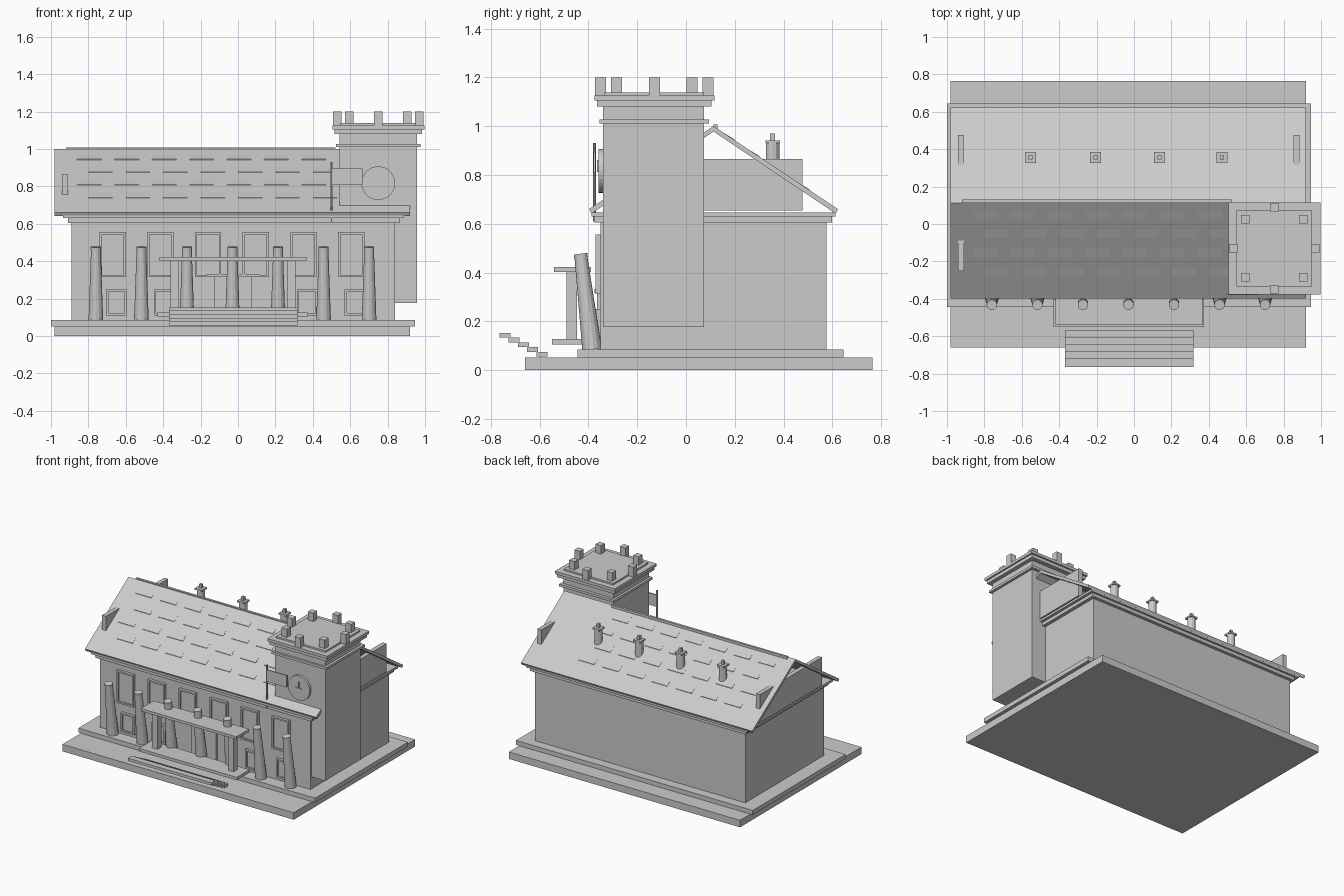
import bpy, bmesh, math
from mathutils import Vector, Matrix

cube = bpy.data.objects.get("Cube")
if cube:
    bpy.data.objects.remove(cube, do_unlink=True)

stone = bpy.data.materials.new("stone_grey")
stone.use_nodes = True
GREY = (0.6, 0.6, 0.6, 1)
stone.diffuse_color = GREY
stone.node_tree.nodes["Principled BSDF"].inputs["Base Color"].default_value = GREY


def finish(name, bm):
    mesh = bpy.data.meshes.new(name)
    bmesh.ops.recalc_face_normals(bm, faces=bm.faces)
    bm.to_mesh(mesh)
    bm.free()
    mesh.materials.append(stone)
    obj = bpy.data.objects.new(name, mesh)
    bpy.context.collection.objects.link(obj)
    return obj


def box(name, x, y, z):
    """Box from (low, high) ranges on each axis."""
    bm = bmesh.new()
    centre = Vector([(a + b) / 2 for a, b in (x, y, z)])
    size = [b - a for a, b in (x, y, z)]
    bmesh.ops.create_cube(bm, size=1, matrix=Matrix.LocRotScale(centre, None, size))
    return finish(name, bm)


def post(name, x, y, z, width):
    h = width / 2
    return box(name, (x - h, x + h), (y - h, y + h), z)


def cone(name, start, end, r1, r2, sides):
    """Tapered cylinder between two points."""
    start, end = Vector(start), Vector(end)
    axis = end - start
    turn = axis.to_track_quat('Z', 'Y')
    bm = bmesh.new()
    bmesh.ops.create_cone(bm, cap_ends=True, segments=sides, radius1=r1, radius2=r2, depth=axis.length,
                          matrix=Matrix.LocRotScale((start + end) / 2, turn, None))
    return finish(name, bm)


def extrude_x(name, profile, x0, x1):
    """Push a y-z profile along x."""
    bm = bmesh.new()
    face = bm.faces.new([bm.verts.new((x0, y, z)) for y, z in profile])
    out = bmesh.ops.extrude_face_region(bm, geom=[face])
    moved = [v for v in out["geom"] if isinstance(v, bmesh.types.BMVert)]
    bmesh.ops.translate(bm, verts=moved, vec=(x1 - x0, 0, 0))
    return finish(name, bm)


# Ground plates, hall and cornices
box("ground_plate", (-0.98, 0.92), (-0.66, 0.765), (0, 0.052))
box("plinth", (-1.0, 0.945), (-0.445, 0.645), (0.052, 0.085))
box("hall_walls", (-0.89, 0.84), (-0.35, 0.575), (0.085, 0.605))
box("lower_cornice", (-0.91, 0.865), (-0.375, 0.598), (0.605, 0.63))
box("upper_cornice", (-0.935, 0.885), (-0.388, 0.612), (0.63, 0.647))

# Pitched roof, open at the ends
RIDGE_Y, RIDGE_Z, EAVE_Z, RUN = 0.113, 1.0, 0.66, 0.51
THICK = 0.022
for side, label in ((-1, "front"), (1, "back")):
    eave_y = RIDGE_Y + side * RUN
    extrude_x(label + "_roof", [(RIDGE_Y, RIDGE_Z), (eave_y, EAVE_Z),
                                (eave_y - side * 0.01, EAVE_Z - 0.018),
                                (RIDGE_Y, RIDGE_Z - THICK)], -0.98, 0.92)
    # Slightly lifted shingles in staggered rows
    for row in range(4):
        for i in range(7):
            t0 = 0.08 + row * 0.2
            t1 = t0 + 0.09
            x = -0.86 + i * 0.2 + (row % 2) * 0.06
            ya, yb = (RIDGE_Y + side * RUN * t for t in (t0, t1))
            za, zb = (RIDGE_Z - (RIDGE_Z - EAVE_Z) * t for t in (t0, t1))
            extrude_x(label + "_shingle", [(ya, za), (yb, zb + 0.003), (yb, zb - 0.002),
                                           (ya, za - 0.003)], x, x + 0.13)
box("ridge_cap", (-0.92, 0.52), (0.113, 0.13), (0.985, 1.007))
for x in (-0.925, 0.87):
    box("gable_board", (x - 0.016, x + 0.016), (-0.25, 0.477), (0.655, 0.865))

# Roof chimneys
for x in (-0.553, -0.206, 0.136, 0.47):
    cone("chimney_stack", (x, 0.355, 0.8), (x, 0.355, 0.93), 0.028, 0.028, 12)
    post("chimney_cap", x, 0.355, (0.93, 0.942), 0.06)
    post("chimney_pot", x, 0.355, (0.942, 0.97), 0.02)

# Tower with bands and battlements
TX, TY = 0.75, -0.13
box("tower_shaft", (0.543, 0.956), (-0.34, 0.073), (0.176, 1.09))
for name, half, z in (("tower_band", 0.225, (1.01, 1.028)),
                      ("tower_lower_ledge", 0.235, (1.08, 1.105)),
                      ("tower_upper_ledge", 0.246, (1.105, 1.126)),
                      ("tower_deck", 0.203, (1.126, 1.138))):
    post(name, TX, TY, z, half * 2)
for i in range(8):
    reach = 0.155 if i % 2 else 0.22
    dx, dy = (round(f(i * math.pi / 4)) * reach for f in (math.cos, math.sin))
    post("battlement", TX + dx, TY + dy, (1.12, 1.2), 0.045)

# Clock
cone("clock_face", (TX, -0.338, 0.817), (TX, -0.358, 0.817), 0.09, 0.09, 32)
box("hour_hand", (TX - 0.025, TX + 0.025), (-0.364, -0.356), (0.812, 0.818))
box("minute_hand", (TX - 0.004, TX + 0.004), (-0.364, -0.356), (0.815, 0.862))

# Hanging sign on its pole
cone("sign_pole", (0.5, -0.375, 0.61), (0.5, -0.375, 0.93), 0.006, 0.006, 8)
box("sign_board", (0.5, 0.665), (-0.379, -0.371), (0.807, 0.895))


def window(name, x, width, z0, z1):
    """Raised frame around a recessed pane."""
    h, rim = width / 2, 0.012
    box(name + "_pane", (x - h, x + h), (-0.358, -0.345), (z0, z1))
    for s in (-1, 1):
        edge = x + s * (h - rim / 2)
        box(name + "_jamb", (edge - rim / 2, edge + rim / 2), (-0.37, -0.345), (z0, z1))
    for z in (z0, z1 - rim):
        box(name + "_rail", (x - h, x + h), (-0.37, -0.345), (z, z + rim))


for i in range(6):
    x = -0.67 + i * 0.255
    window("upper_window", x, 0.14, 0.315, 0.555)
    if i not in (2, 3):
        window("lower_window", x + 0.02, 0.11, 0.11, 0.25)

# Leaning columns
for i in range(7):
    x = -0.76 + i * 0.2435
    cone("leaning_column", (x, -0.385, 0.085), (x, -0.432, 0.475), 0.04, 0.026, 14)
    cone("column_cap", (x, -0.43, 0.462), (x, -0.432, 0.477), 0.028, 0.028, 14)

# Entrance and porch
box("door", (-0.125, 0.075), (-0.365, -0.345), (0.085, 0.315))
box("door_lintel", (-0.165, 0.115), (-0.375, -0.345), (0.315, 0.332))
box("porch_floor", (-0.43, 0.375), (-0.55, -0.4), (0.105, 0.127))
box("porch_roof", (-0.42, 0.365), (-0.54, -0.39), (0.402, 0.422))
for x in (-0.34, 0.285):
    post("porch_pillar", x, -0.468, (0.12, 0.41), 0.044)

# Front steps
for i in range(5):
    y, z = -0.765 + i * 0.038, 0.133 - i * 0.0195
    box("front_step", (-0.37, 0.317), (y, y + 0.045), (z, z + 0.02))
